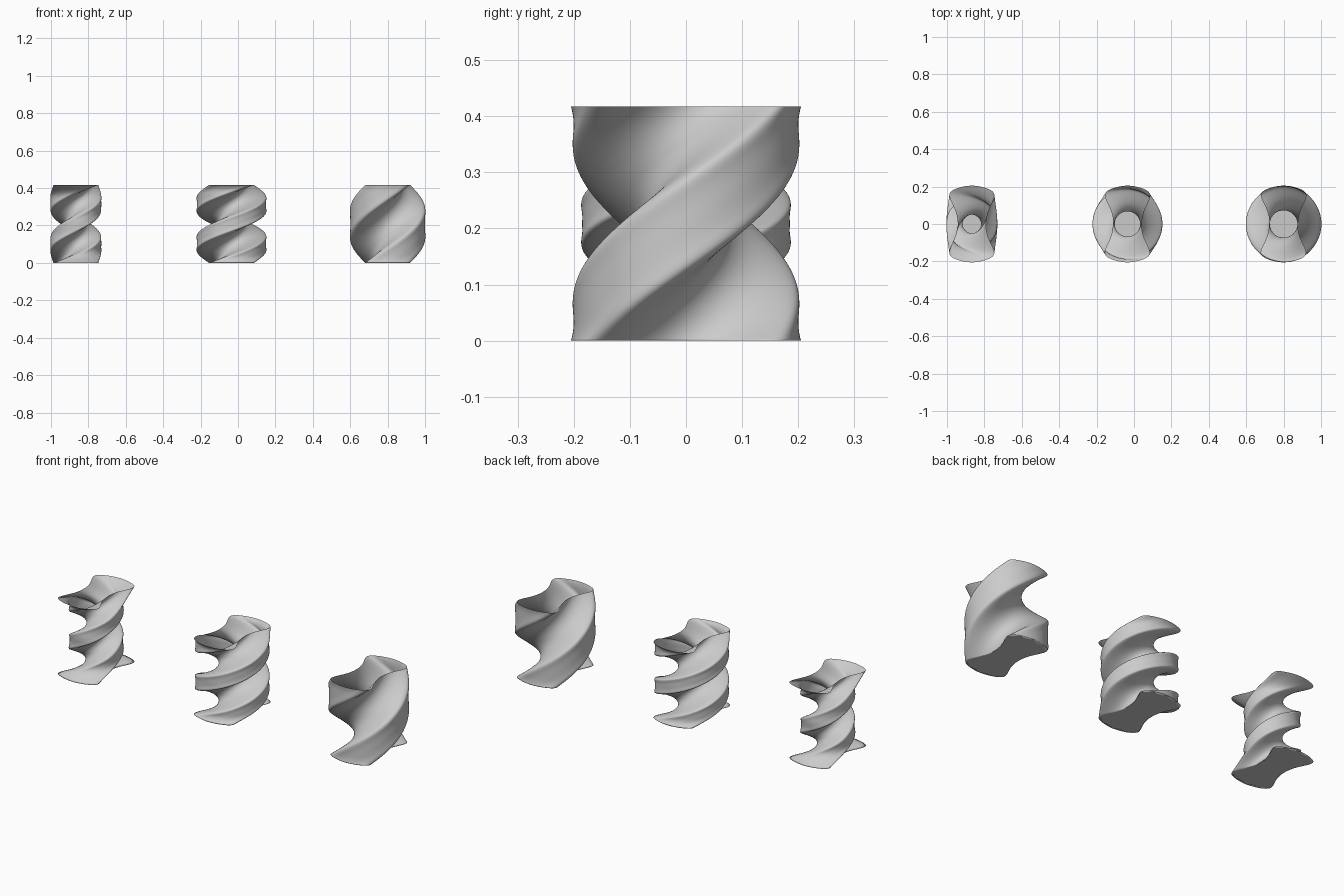
import bpy, bmesh
from math import cos, sin, radians

if "Cube" in bpy.data.objects:
    bpy.data.objects.remove(bpy.data.objects["Cube"])

HEIGHT = 0.417

# Bow-tie cross-section: one quarter (tip, shoulder, corner, neck, waist), then mirrored
quarter = [(0, 0.21), (0.075, 0.195), (0.14, 0.165), (0.085, 0.08), (0.07, 0)]
half = quarter + [(x, -y) for x, y in reversed(quarter[:-1])]
section = half + [(-x, y) for x, y in reversed(half[1:-1])]


def twisted_vase(name, x, rows, twist):
    """Open-topped vase: a coarse twisted cage smoothed by subdivision."""
    bm = bmesh.new()
    rings = []
    for i in range(rows + 1):
        t = i / rows
        a = radians(twist) * t
        rings.append([bm.verts.new((px * cos(a) - py * sin(a),
                                    px * sin(a) + py * cos(a), HEIGHT * t))
                      for px, py in section])
    n = len(section)
    for low, high in zip(rings, rings[1:]):
        for j in range(n):
            k = (j + 1) % n
            bm.faces.new((low[j], low[k], high[k], high[j]))
    # floor, creased so the base stays flat and full width
    floor = bm.faces.new(rings[0])
    crease = bm.edges.layers.float.new("crease_edge")
    for e in floor.edges:
        e[crease] = 1.0
    bmesh.ops.recalc_face_normals(bm, faces=bm.faces)
    if floor.normal.z > 0:
        bmesh.ops.reverse_faces(bm, faces=bm.faces)
    for f in bm.faces:
        f.smooth = True
    mesh = bpy.data.meshes.new(name)
    bm.to_mesh(mesh)
    bm.free()
    ob = bpy.data.objects.new(name, mesh)
    bpy.context.collection.objects.link(ob)
    ob.location.x = x
    sub = ob.modifiers.new("smooth", 'SUBSURF')
    sub.levels = sub.render_levels = 4
    return ob


# Three vases, from tight and slim to gently twisted
twisted_vase("slim_vase", -0.867, 4, 360)
twisted_vase("middle_vase", -0.035, 8, 360)
twisted_vase("wide_vase", 0.8, 8, 180)
